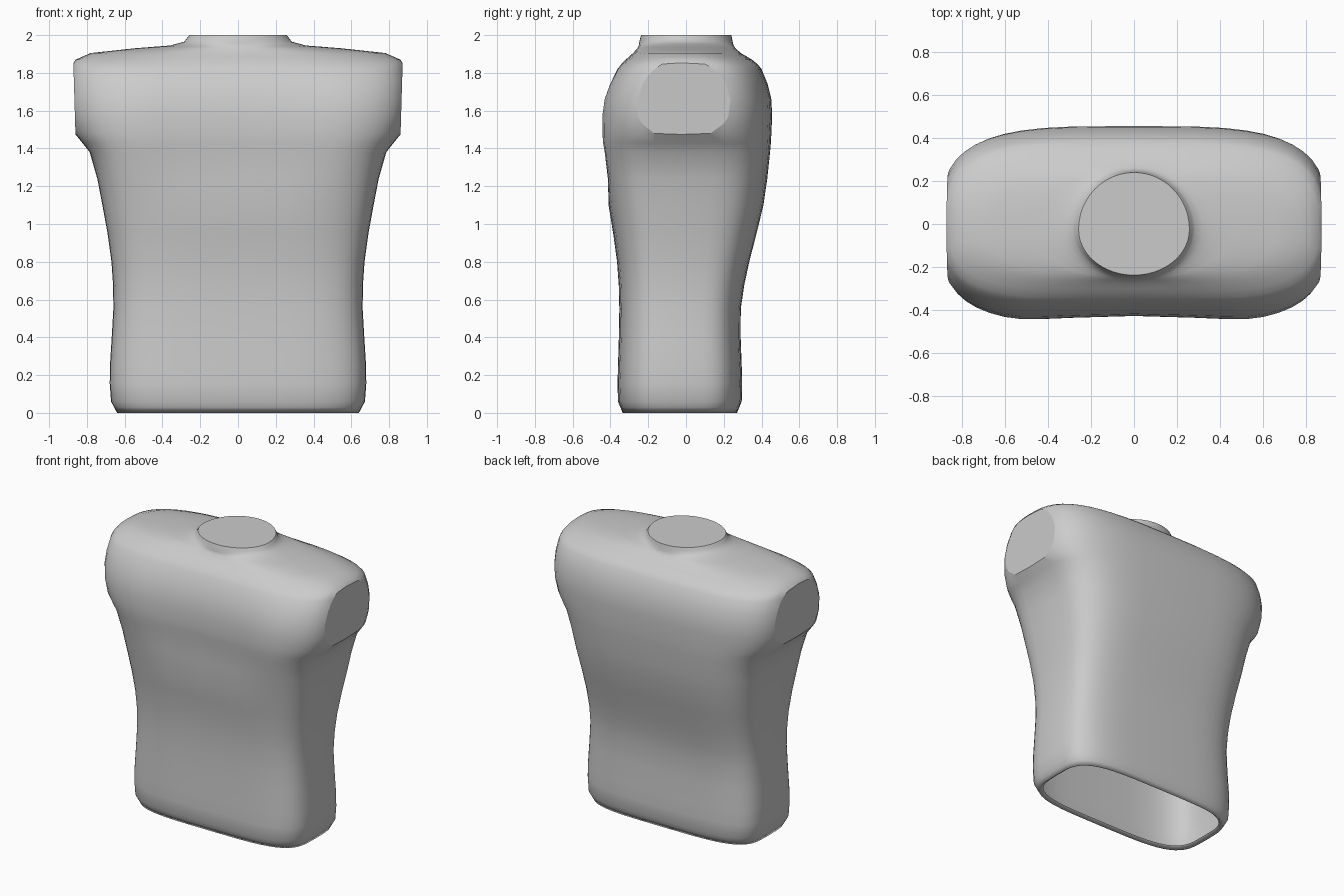
import bpy, bmesh
from math import cos, sin, pi, copysign
from mathutils import Vector

if "Cube" in bpy.data.objects:
    bpy.data.objects.remove(bpy.data.objects["Cube"])

N = 48          # points around each ring
CY = -0.025     # depth centre of the rings

# Profile from hem to neck: height, half width, front y, back y
PROFILE = [
    (0.0, 0.64, -0.335, 0.27),
    (0.06, 0.672, -0.36, 0.295),
    (0.25, 0.678, -0.36, 0.295),
    (0.55, 0.66, -0.353, 0.29),
    (0.8, 0.67, -0.365, 0.335),
    (1.1, 0.718, -0.41, 0.41),
    (1.38, 0.785, -0.455, 0.445),
    (1.48, 0.865, -0.468, 0.452),
    (1.66, 0.897, -0.452, 0.452),
    (1.82, 0.882, -0.375, 0.40),
    (1.87, 0.86, -0.325, 0.35),
    (1.905, 0.78, -0.28, 0.29),
    (1.93, 0.55, -0.258, 0.262),
    (1.945, 0.36, -0.25, 0.252),
    (1.965, 0.285, -0.247, 0.247),
    (2.0, 0.258, -0.238, 0.24),
]


def clamp(t):
    return max(0.0, min(1.0, t))


def smooth_rows(rows):
    """Insert one curved midpoint between neighbouring rows of the body."""
    p = [Vector(r) for r in rows]
    out = []
    for i in range(len(p) - 1):
        a, b, c, d = p[max(i - 1, 0)], p[i], p[i + 1], p[min(i + 2, len(p) - 1)]
        out.append(b)
        if 0 < i < 10:
            # tangents scaled to the height step so uneven rows stay smooth
            h = c[0] - b[0]
            m1 = (c - a) * (h / (c[0] - a[0]))
            m2 = (d - b) * (h / (d[0] - b[0]))
            out.append((b + c) / 2 + (m1 - m2) / 8)
        else:
            out.append((b + c) / 2)
    return out + [p[-1]]


def ring(bm, z, w, front, back):
    # boxy below, round at the neck; shallow hollow down the chest
    n = 4 - 0.4 * clamp((z - 1.38) / 0.1) - 1.6 * clamp((z - 1.83) / 0.12)
    hollow = 0.04 * max(0, 1 - ((z - 1.5) / 0.4) ** 2)
    verts = []
    for i in range(N):
        a = 2 * pi * i / N
        c, s = cos(a), sin(a)
        x = w * copysign(abs(c) ** (2 / n), c)
        ry = back - CY if s > 0 else CY - front
        y = CY + ry * copysign(abs(s) ** (2 / n), s)
        if s < 0:
            y += hollow * max(0, 1 - (x / 0.55) ** 2)
        verts.append(bm.verts.new((x, y, z)))
    return verts


# Torso shell, open at the hem with a small inward lip
bm = bmesh.new()
rings = [ring(bm, 0.02, 0.615, -0.315, 0.25)]
rings += [ring(bm, *r) for r in smooth_rows(PROFILE)]
for lo, hi in zip(rings, rings[1:]):
    for i in range(N):
        j = (i + 1) % N
        bm.faces.new((lo[i], lo[j], hi[j], hi[i]))

# Flat neck end
caps = [bm.faces.new(rings[-1])]

# Flat arm ends
for side in (-1, 1):
    cut = bmesh.ops.bisect_plane(
        bm, geom=bm.verts[:] + bm.edges[:] + bm.faces[:], dist=1e-5,
        plane_co=(side * 0.866, 0, 1.66), plane_no=Vector((side, 0, -0.03)).normalized(),
        clear_outer=True)
    edges = [g for g in cut["geom_cut"] if isinstance(g, bmesh.types.BMEdge)]
    caps += bmesh.ops.contextual_create(bm, geom=edges)["faces"]

bmesh.ops.recalc_face_normals(bm, faces=bm.faces[:])

# Smooth body with crisp flat ends
for f in bm.faces:
    f.smooth = True
for f in caps:
    if f.is_valid:
        f.smooth = False
        for e in f.edges:
            e.smooth = False

mesh = bpy.data.meshes.new("torso")
bm.to_mesh(mesh)
bm.free()
torso = bpy.data.objects.new("torso", mesh)
bpy.context.collection.objects.link(torso)
